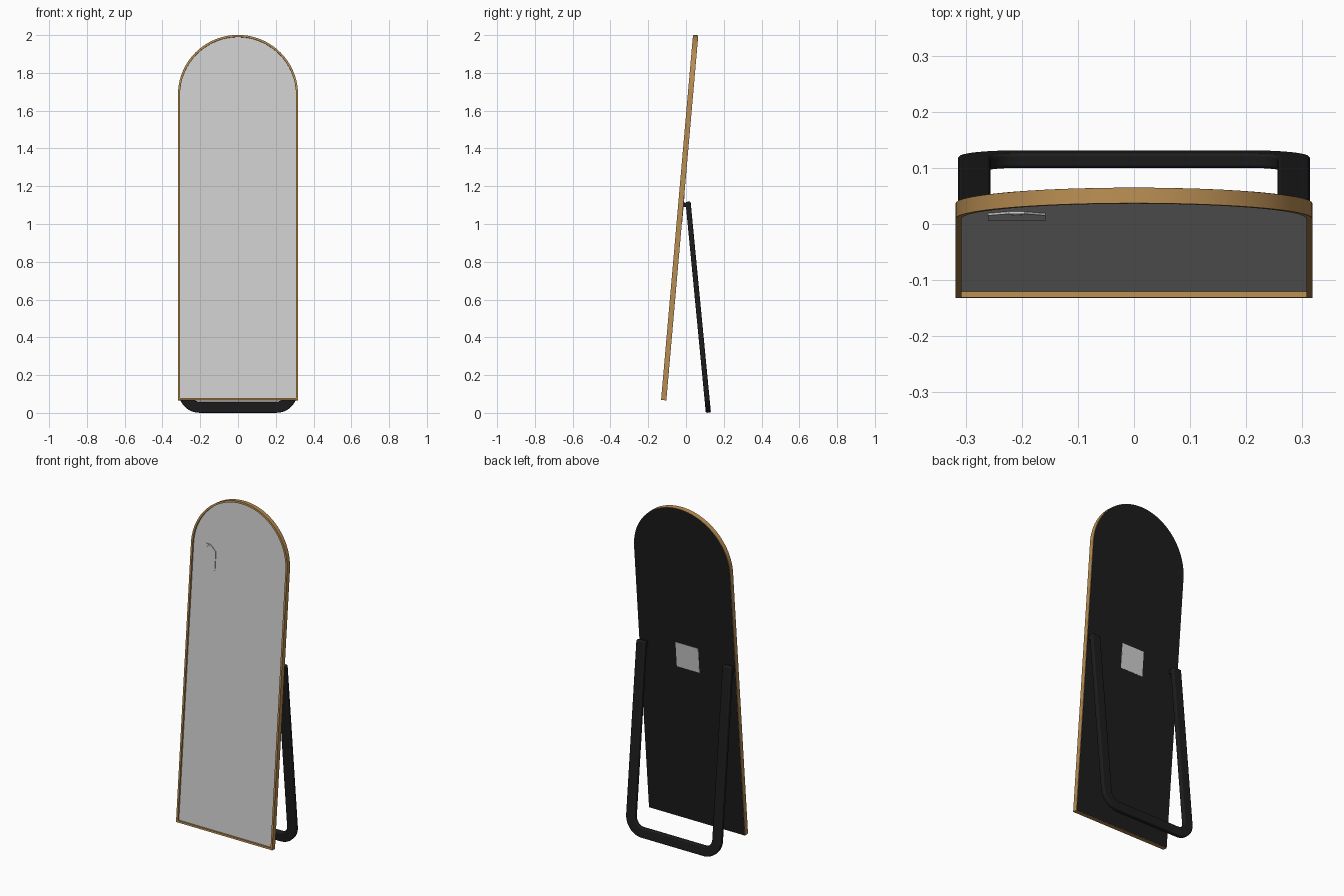
import bpy, bmesh, math
from mathutils import Vector

if "Cube" in bpy.data.objects:
    bpy.data.objects.remove(bpy.data.objects["Cube"])


def material(name, rgb):
    m = bpy.data.materials.new(name)
    m.diffuse_color = (*rgb, 1)
    m.use_nodes = True
    m.node_tree.nodes["Principled BSDF"].inputs["Base Color"].default_value = m.diffuse_color
    return m


GOLD = material("warm_gold", (0.48, 0.265, 0.085))
BLACK = material("matte_black", (0.012, 0.012, 0.012))
SILVER = material("mirror_grey", (0.62, 0.62, 0.62))


def plane(y, z, degrees):
    """Leaning plane: maps (x, up along plane, depth backwards) to world space."""
    s, c = math.sin(math.radians(degrees)), math.cos(math.radians(degrees))
    return lambda x, u, w: Vector((x, y + u * s + w * c, z + u * c - w * s))


MIRROR = plane(-0.132, 0.0685, 5)     # mirror leans backwards
STAND = plane(0.105, 0.0, -5.5)       # stand leans forwards


def build(name, place, outline, w0, w1, mat, hole=None, bevel=0):
    """Extrude an outline between two depths; a hole outline makes a ring."""
    bm = bmesh.new()
    loops = [outline] + ([hole] if hole else [])
    front = [[bm.verts.new(place(x, u, w0)) for x, u in lp] for lp in loops]
    back = [[bm.verts.new(place(x, u, w1)) for x, u in lp] for lp in loops]
    n = len(outline)
    for f, b in zip(front, back):
        for i in range(n):
            j = (i + 1) % n
            bm.faces.new((f[i], f[j], b[j], b[i]))
    for side in (front, back):
        if hole:
            a, b = side
            for i in range(n):
                j = (i + 1) % n
                bm.faces.new((a[i], a[j], b[j], b[i]))
        else:
            bm.faces.new(side[0])
    bmesh.ops.recalc_face_normals(bm, faces=bm.faces)
    me = bpy.data.meshes.new(name)
    bm.to_mesh(me)
    bm.free()
    ob = bpy.data.objects.new(name, me)
    bpy.context.collection.objects.link(ob)
    me.materials.append(mat)
    if bevel:
        mod = ob.modifiers.new("soft_edges", 'BEVEL')
        mod.width, mod.segments = bevel, 3
        mod.limit_method, mod.angle_limit = 'ANGLE', math.radians(40)
    bpy.ops.object.select_all(action='DESELECT')
    ob.select_set(True)
    bpy.context.view_layer.objects.active = ob
    bpy.ops.object.shade_smooth_by_angle(angle=math.radians(30))
    return ob


def arc(cx, cu, r, a0, a1, n):
    return [(cx + r * math.cos(math.radians(a0 + (a1 - a0) * i / n)),
             cu + r * math.sin(math.radians(a0 + (a1 - a0) * i / n)))
            for i in range(n + 1)]


def arch(inset, half=0.318, height=1.94):
    """Arched door shape with a semicircular top."""
    r = half - inset
    return [(-r, inset), (r, inset)] + arc(0, height - half, r, 0, 180, 48)


def rect(cx, cu, w, h):
    return [(cx + sx * w / 2, cu + su * h / 2)
            for sx, su in ((-1, -1), (1, -1), (1, 1), (-1, 1))]


# Arched frame, glass and backing board
build("frame", MIRROR, arch(0), 0, 0.0275, GOLD, hole=arch(0.011))
build("mirror_glass", MIRROR, arch(0.0105), 0.011, 0.02, SILVER)
build("back_panel", MIRROR, arch(0.002), 0.0205, 0.028, BLACK)

# Hang tag on the glass and plate on the back
tag = [(-0.26, 1.50), (-0.158, 1.50), (-0.158, 1.608),
       (-0.195, 1.642), (-0.223, 1.642), (-0.26, 1.608)]
build("hang_tag", MIRROR, tag, 0.007, 0.0115, SILVER)
build("tag_eyelet", MIRROR, arc(-0.209, 1.628, 0.009, 0, 345, 23),
      0.006, 0.0075, SILVER, hole=arc(-0.209, 1.628, 0.006, 0, 345, 23))
build("back_label", MIRROR, rect(0, 1.02, 0.15, 0.15), 0.027, 0.0295, SILVER)

# U-shaped easel stand bent from flat bar
W, T, R, TOP = 0.314, 0.058, 0.11, 1.122
outer = ([(-W, TOP)] + arc(-W + R, R, R, 180, 270, 14)
         + arc(W - R, R, R, 270, 360, 14) + [(W, TOP)])
inner = ([(W - T, TOP)] + arc(W - R, R, R - T, 360, 270, 14)
         + arc(-W + R, R, R - T, 270, 180, 14) + [(-W + T, TOP)])
build("stand", STAND, outer + inner, 0, 0.027, BLACK, bevel=0.006)

# Hinge blocks joining the stand to the board
for side, sx in (("left", -1), ("right", 1)):
    build(side + "_hinge", MIRROR, rect(sx * 0.285, 1.04, 0.05, 0.022),
          0.026, 0.045, BLACK)
